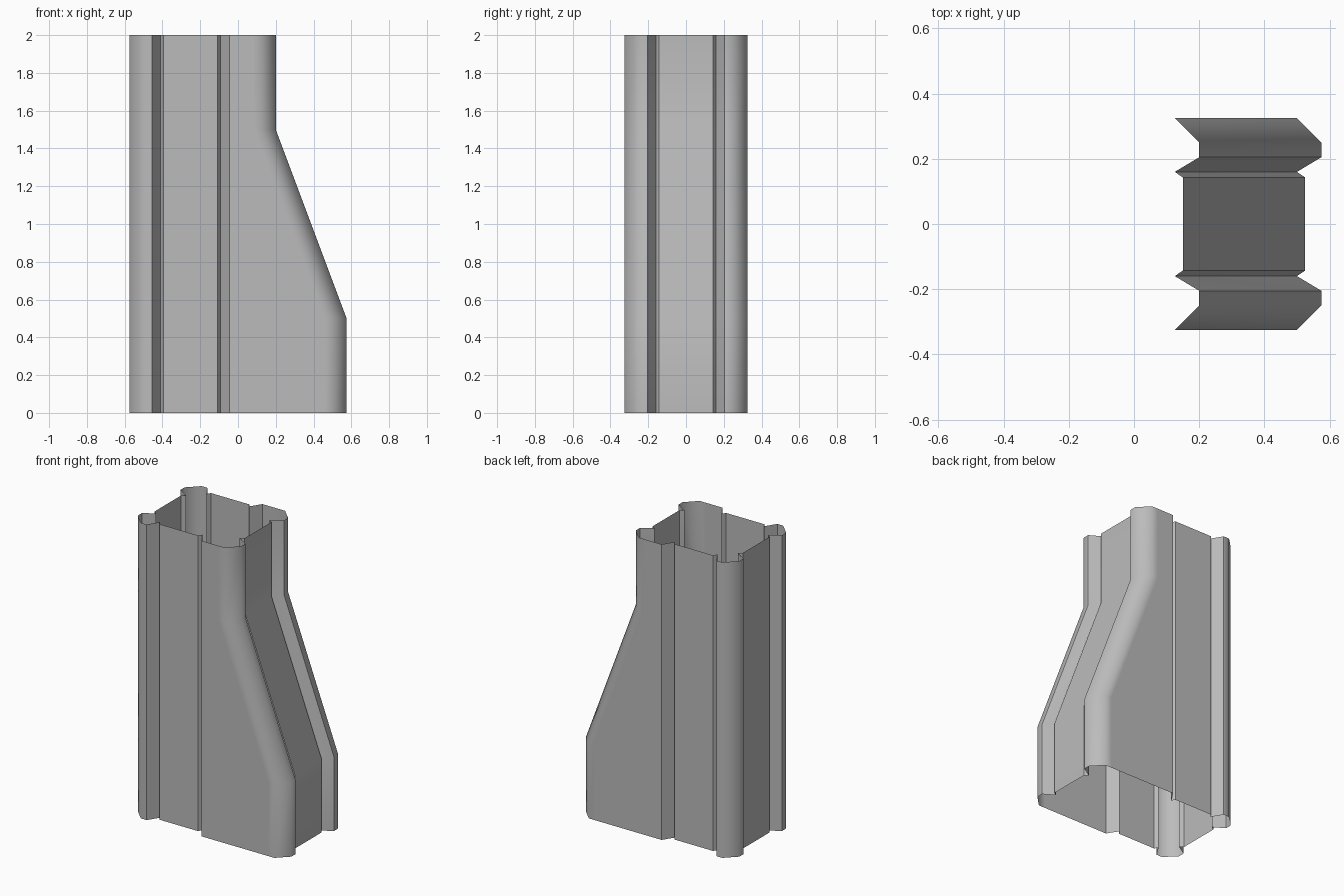
import bpy
import bmesh
import math

cube = bpy.data.objects.get("Cube")
if cube:
    bpy.data.objects.remove(cube, do_unlink=True)

# Painted sheet metal
grey = bpy.data.materials.new("Plain grey")
grey.use_nodes = True
colour = (0.5, 0.5, 0.5, 1.0)
grey.diffuse_color = colour
grey.node_tree.nodes["Principled BSDF"].inputs["Base Color"].default_value = colour

# Half of the plan, from the middle of the +x side round to the middle of the -x side
side = [(0.525, 0.143), (0.5, 0.16), (0.575, 0.205), (0.575, 0.25), (0.5, 0.325)]
back = [(0.455, 0.325), (-0.045, 0.325), (-0.092, 0.25), (-0.108, 0.275),
        (-0.395, 0.275), (-0.41, 0.25), (-0.456, 0.325)]
half = side + back + [(-x, y) for x, y in reversed(side)]
plan = half + [(x, -y) for x, y in reversed(half)]

# Height of each ring and how far the +x side is drawn in there
LEVELS = [(0.0, 0.0), (0.5, 0.0), (1.5, 0.375), (2.0, 0.375)]


def build_duct():
    bm = bmesh.new()
    rings = [[bm.verts.new((x - (inset if x > 0.4 else 0.0), y, z)) for x, y in plan]
             for z, inset in LEVELS]
    n = len(plan)
    for low, high in zip(rings, rings[1:]):
        for i in range(n):
            j = (i + 1) % n
            bm.faces.new((low[i], low[j], high[j], high[i]))
    mesh = bpy.data.meshes.new("duct_wall")
    bm.to_mesh(mesh)
    bm.free()
    mesh.materials.append(grey)
    duct = bpy.data.objects.new("duct_wall", mesh)
    bpy.context.collection.objects.link(duct)
    return duct


# Open tube: rounded corners, crisp groove edges
duct = build_duct()
bpy.ops.object.select_all(action="DESELECT")
duct.select_set(True)
bpy.context.view_layer.objects.active = duct
bpy.ops.object.shade_smooth_by_angle(angle=math.radians(50))
